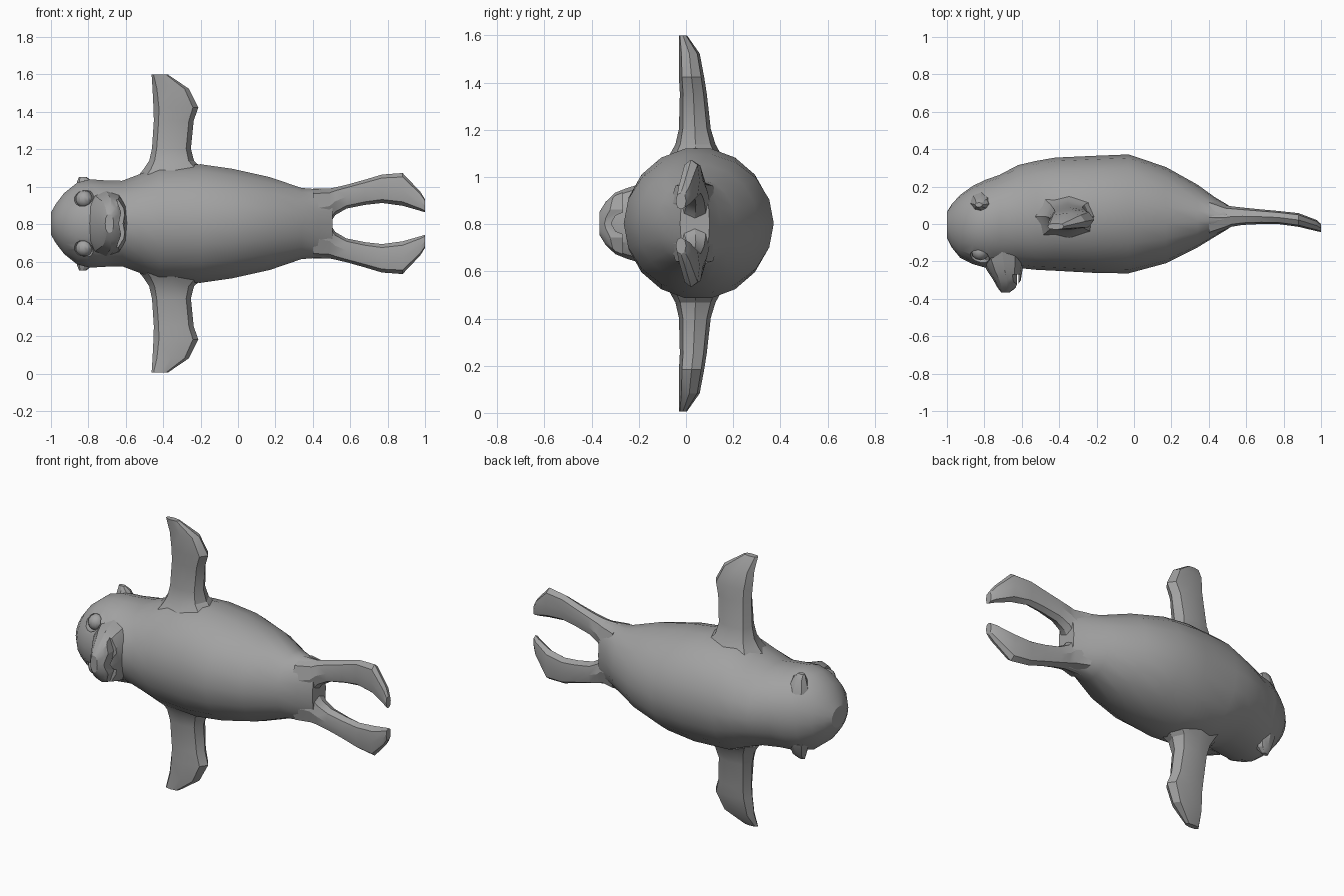
import bpy, bmesh, math
from mathutils import Vector

if "Cube" in bpy.data.objects:
    bpy.data.objects.remove(bpy.data.objects["Cube"])

MID = 0.803  # height of the symmetry plane

grey = bpy.data.materials.new("seal grey")
grey.diffuse_color = (0.36, 0.36, 0.36, 1)
grey.use_nodes = True
grey.node_tree.nodes["Principled BSDF"].inputs["Base Color"].default_value = grey.diffuse_color


def finish(name, bm, material=grey):
    bmesh.ops.recalc_face_normals(bm, faces=bm.faces)
    me = bpy.data.meshes.new(name)
    bm.to_mesh(me)
    bm.free()
    me.materials.append(material)
    ob = bpy.data.objects.new(name, me)
    bpy.context.collection.objects.link(ob)
    return ob


def loft(name, axis, sections, sides, sign=1, power=1.0):
    """Skin rings (t, a0, a1, b0, b1) along an axis; sign mirrors across MID."""
    bm = bmesh.new()
    rings = []
    for t, a0, a1, b0, b1 in sections:
        ring = []
        for i in range(sides):
            w = 2 * math.pi * i / sides
            c, s = math.cos(w), math.sin(w)
            c = math.copysign(abs(c) ** power, c)
            s = math.copysign(abs(s) ** power, s)
            a = (a0 + a1) / 2 + (a1 - a0) / 2 * c
            b = (b0 + b1) / 2 + (b1 - b0) / 2 * s
            p = {"x": (t, a, b), "y": (a, t, b), "z": (a, b, t)}[axis]
            ring.append(bm.verts.new((p[0], p[1], MID + sign * p[2])))
        rings.append(ring)
    for r, q in zip(rings, rings[1:]):
        for i in range(sides):
            j = (i + 1) % sides
            bm.faces.new((r[i], r[j], q[j], q[i]))
    bm.faces.new(rings[0])
    bm.faces.new(rings[-1])
    return finish(name, bm)


def ball(name, pos, radius, seg=12):
    bm = bmesh.new()
    bmesh.ops.create_uvsphere(bm, u_segments=seg, v_segments=8, radius=radius)
    bmesh.ops.translate(bm, verts=bm.verts, vec=Vector(pos))
    return finish(name, bm)


def cut(target, cutter):
    mod = target.modifiers.new("cut", "BOOLEAN")
    mod.operation, mod.solver, mod.object = "DIFFERENCE", "EXACT", cutter
    bpy.context.view_layer.objects.active = target
    bpy.ops.object.modifier_apply(modifier=mod.name)
    bpy.data.objects.remove(cutter)


# Body and head: x, y low, y high, half height
profile = [(-1.0, -.075, .065, .06), (-.975, -.125, .105, .105), (-.93, -.18, .155, .165),
           (-.86, -.215, .205, .222), (-.79, -.235, .238, .24), (-.72, -.24, .262, .235),
           (-.62, -.235, .315, .232), (-.52, -.245, .338, .27), (-.42, -.25, .355, .312),
           (-.2, -.262, .365, .322), (-.03, -.264, .372, .297), (.17, -.21, .305, .252),
           (.34, -.125, .21, .193), (.43, -.07, .145, .186), (.505, -.025, .1, .185)]
body = loft("body", "x", [(x, a, b, -h, h) for x, a, b, h in profile], 18)

# Muzzle with a bent mouth groove
muzzle = loft("muzzle", "y", [(y, a, b, -h, h) for y, a, b, h in [
    (-.12, -.84, -.58, .18), (-.2, -.81, -.585, .165), (-.25, -.785, -.597, .15),
    (-.3, -.752, -.605, .13), (-.34, -.73, -.63, .092), (-.366, -.71, -.665, .05)]], 12, power=.85)
bm = bmesh.new()
chevron = [(-.665, -.17), (-.625, -.06), (-.637, 0), (-.625, .06), (-.665, .17),
           (-.645, .17), (-.603, .06), (-.617, 0), (-.603, -.06), (-.645, -.17)]
face = bm.faces.new([bm.verts.new((x, -.42, MID + z)) for x, z in chevron])
new = bmesh.ops.extrude_face_region(bm, geom=[face])["geom"]
bmesh.ops.translate(bm, verts=[v for v in new if isinstance(v, bmesh.types.BMVert)], vec=(0, .15, 0))
cut(muzzle, finish("mouth_cutter", bm))

for side, s in (("upper", 1), ("lower", -1)):
    # Eye socket with a sunken eyeball
    cut(body, ball("socket_cutter", (-.828, -.185, MID + s * .145), .056))
    ball(side + "_eye", (-.822, -.148, MID + s * .13), .046)

    # Small ear
    loft(side + "_ear", "z", [(.15, -.88, -.75, .05, .17), (.225, -.86, -.78, .075, .14),
                              (.25, -.85, -.81, .09, .115)], 8, s)

    # Front flipper, flared at the shoulder
    loft(side + "_front_flipper", "z", [
        (.2, -.58, -.12, -.13, .21), (.29, -.505, -.185, -.07, .15),
        (.335, -.475, -.235, -.045, .125), (.4, -.46, -.252, -.03, .105),
        (.55, -.45, -.237, -.026, .088), (.62, -.452, -.212, -.03, .077),
        (.72, -.457, -.262, -.03, .058), (.797, -.462, -.375, -.03, .004)], 8, s, .8)

    # Tail flipper
    loft(side + "_tail_flipper", "x", [
        (.4, -.07, .14, -.03, .186), (.49, -.03, .1, 0, .187), (.52, -.015, .095, .045, .193),
        (.58, -.005, .088, .08, .207), (.68, 0, .078, .1, .235), (.77, 0, .07, .11, .262),
        (.88, -.015, .058, .095, .27), (.975, -.038, .022, .068, .17),
        (1.0, -.043, 0, .06, .13)], 8, s, .8)

# Soft shading with crisp ridges
for ob in bpy.context.scene.objects:
    ob.select_set(True)
bpy.context.view_layer.objects.active = body
bpy.ops.object.shade_smooth_by_angle(angle=math.radians(28))
